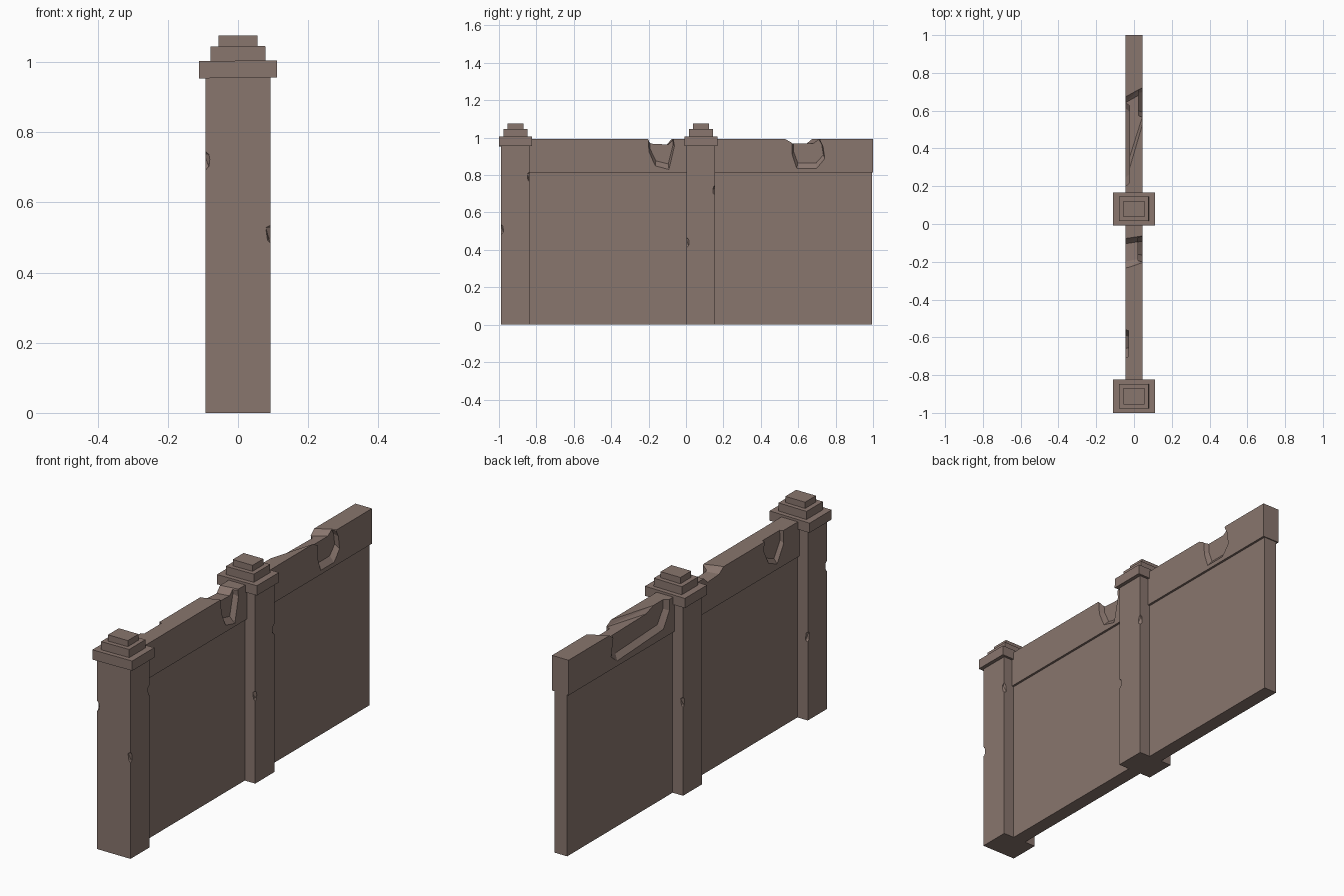
import bpy, bmesh, random
from mathutils import Vector, Matrix

if "Cube" in bpy.data.objects:
    bpy.data.objects.remove(bpy.data.objects["Cube"])

random.seed(4)
stone = bpy.data.materials.new("brown stone")
stone.diffuse_color = (0.25, 0.18, 0.155, 1)
stone.use_nodes = True
stone.node_tree.nodes["Principled BSDF"].inputs["Base Color"].default_value = stone.diffuse_color


def finish(bm, name):
    bmesh.ops.recalc_face_normals(bm, faces=bm.faces)
    me = bpy.data.meshes.new(name)
    bm.to_mesh(me)
    bm.free()
    ob = bpy.data.objects.new(name, me)
    bpy.context.collection.objects.link(ob)
    me.materials.append(stone)
    return ob


def box(name, x0, x1, y0, y1, z0, z1, tilt=0.0):
    bm = bmesh.new()
    c = Vector(((x0 + x1) / 2, (y0 + y1) / 2, (z0 + z1) / 2))
    m = (Matrix.Translation(c) @ Matrix.Rotation(tilt, 4, 'Y')
         @ Matrix.Diagonal((x1 - x0, y1 - y0, z1 - z0, 1)))
    bmesh.ops.create_cube(bm, size=1, matrix=m)
    return finish(bm, name)


def hull(points):
    bm = bmesh.new()
    for p in points:
        bm.verts.new(p)
    r = bmesh.ops.convex_hull(bm, input=bm.verts)
    junk = [v for v in r["geom_interior"] if isinstance(v, bmesh.types.BMVert)]
    bmesh.ops.delete(bm, geom=junk, context='VERTS')
    ob = finish(bm, "cutter")
    ob.hide_render = True
    return ob


def face_chip(profile, side, depth):
    """Broken hollow in a side of the coping; profile is (y, z)."""
    cy = sum(p[0] for p in profile) / len(profile)
    xo, xi = side * 0.055, side * (0.046 - depth)
    pts = [(xo, y, z) for y, z in profile]
    pts += [(xi, cy + (y - cy) * 0.88, 1.02 + (z - 1.02) * 0.8) for y, z in profile]
    return hull(pts)


def top_notch(left, right):
    """Skewed break across the coping top."""
    return hull([(-0.05, y, z) for y, z in left] + [(0.05, y, z) for y, z in right])


def edge_chip(x, y, z, sx, sy):
    """Small nick in a vertical pillar corner."""
    bm = bmesh.new()
    m = (Matrix.Translation((x + sx * 0.008, y + sy * 0.008, z))
         @ Matrix.Rotation(random.uniform(0, 1), 4, 'Z')
         @ Matrix.Diagonal((0.026, 0.026, 0.038, 1)))
    bmesh.ops.create_icosphere(bm, subdivisions=1, radius=1, matrix=m)
    ob = finish(bm, "cutter")
    ob.hide_render = True
    return ob


def carve(ob, cutters):
    for c in cutters:
        mod = ob.modifiers.new("chip", 'BOOLEAN')
        mod.operation = 'DIFFERENCE'
        mod.solver = 'EXACT'
        mod.object = c
    bpy.context.view_layer.update()
    dg = bpy.context.evaluated_depsgraph_get()
    me = bpy.data.meshes.new_from_object(ob.evaluated_get(dg))
    ob.modifiers.clear()
    ob.data = me
    for c in cutters:
        bpy.data.objects.remove(c)


# wall panel and thicker coping
box("wall_panel", -0.035, 0.035, -0.9, 0.995, 0, 0.82)
coping = box("wall_coping", -0.046, 0.046, -0.9, 1.0, 0.815, 0.992)
carve(coping, [
    face_chip([(-0.205, 1.02), (-0.2, 0.92), (-0.165, 0.84), (-0.09, 0.82),
               (-0.06, 0.95), (-0.07, 1.02)], 1, 0.026),
    face_chip([(0.56, 1.02), (0.565, 0.90), (0.59, 0.825), (0.7, 0.825),
               (0.745, 0.88), (0.735, 0.95), (0.70, 1.02)], 1, 0.022),
    face_chip([(0.19, 1.02), (0.19, 0.93), (0.24, 0.85), (0.62, 0.83),
               (0.67, 0.87), (0.64, 1.02)], -1, 0.022),
    face_chip([(-0.71, 1.02), (-0.715, 0.92), (-0.66, 0.83), (-0.59, 0.86),
               (-0.55, 0.94), (-0.56, 1.02)], -1, 0.016),
    top_notch([(-0.245, 1.0), (-0.2, 0.968), (-0.105, 0.962), (-0.07, 1.0)],
              [(-0.21, 1.0), (-0.18, 0.968), (-0.09, 0.964), (-0.055, 1.0)]),
    top_notch([(0.19, 1.0), (0.27, 0.972), (0.64, 0.966), (0.68, 1.0)],
              [(0.53, 1.0), (0.585, 0.97), (0.695, 0.97), (0.735, 1.0)]),
])

# pillars with stepped caps: corner nicks are (x side, y side, z)
pillars = {
    "front": (-0.912, [(1, -1, 0.51), (-1, -1, 0.72), (1, 1, 0.79), (-1, 1, 0.42)]),
    "middle": (0.08, [(1, 1, 0.72), (1, -1, 0.44), (-1, 1, 0.47)]),
}
tiers = [(0.111, 0.088, 0.955, 1.004), (0.078, 0.065, 0.99, 1.045), (0.055, 0.043, 1.03, 1.076)]
for name, (cy, nicks) in pillars.items():
    shaft = box(name + "_pillar", -0.093, 0.093, cy - 0.076, cy + 0.076, 0, 0.965)
    carve(shaft, [edge_chip(sx * 0.093, cy + sy * 0.076, z, sx, sy) for sx, sy, z in nicks])
    for i, (hx, hy, z0, z1) in enumerate(tiers):
        box(f"{name}_cap_tier_{i + 1}", -hx, hx, cy - hy, cy + hy, z0, z1, -0.012 if i < 2 else 0)
